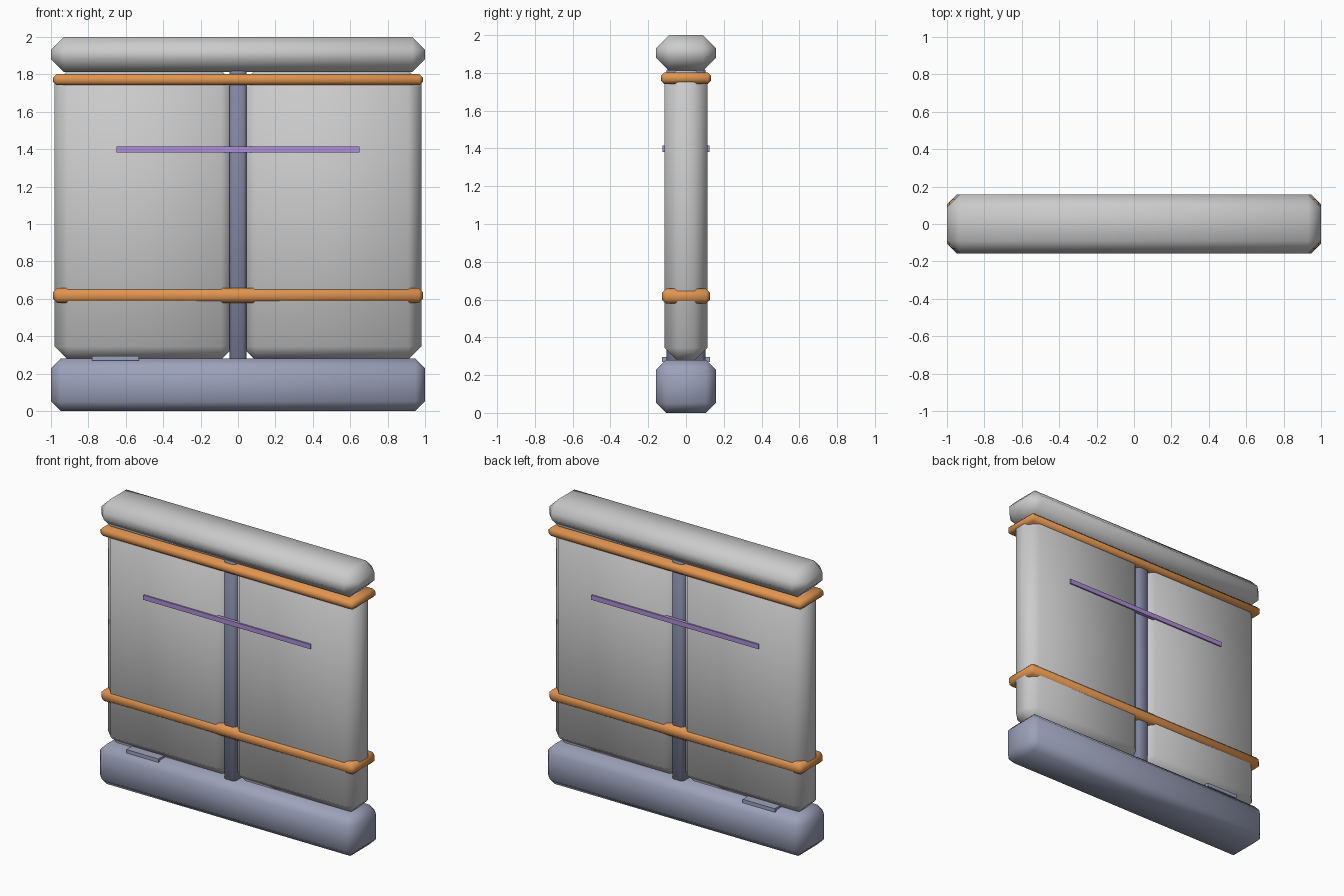
import bpy
import bmesh
import math

if "Cube" in bpy.data.objects:
    bpy.data.objects.remove(bpy.data.objects["Cube"])


def material(name, rgb):
    m = bpy.data.materials.new(name)
    m.diffuse_color = (*rgb, 1)
    m.use_nodes = True
    m.node_tree.nodes["Principled BSDF"].inputs["Base Color"].default_value = m.diffuse_color
    return m


slate = material("slate", (0.33, 0.36, 0.49))
dark_slate = material("dark_slate", (0.22, 0.24, 0.36))
orange = material("orange", (0.75, 0.30, 0.08))
purple = material("purple", (0.42, 0.27, 0.68))


def block(name, x, y, z, bevel=0, mat=None):
    """Box between (min, max) ranges with a single-segment chamfer."""
    bm = bmesh.new()
    bmesh.ops.create_cube(bm, size=1)
    for v in bm.verts:
        for i, (lo, hi) in enumerate((x, y, z)):
            v.co[i] = hi if v.co[i] > 0 else lo
    if bevel:
        bmesh.ops.bevel(bm, geom=bm.edges[:], offset=bevel, segments=1,
                        profile=0.5, affect='EDGES')
    me = bpy.data.meshes.new(name)
    bm.to_mesh(me)
    bm.free()
    ob = bpy.data.objects.new(name, me)
    bpy.context.collection.objects.link(ob)
    if mat:
        me.materials.append(mat)
    if bevel:
        bpy.ops.object.select_all(action='DESELECT')
        ob.select_set(True)
        bpy.context.view_layer.objects.active = ob
        bpy.ops.object.shade_smooth_by_angle(angle=math.radians(50))
    return ob


# Heavy base and top cap
block("base", (-1, 1), (-0.158, 0.158), (0, 0.28), 0.052, slate)
block("top_cap", (-1, 1), (-0.158, 0.158), (1.812, 2.0), 0.068)

# Two wall panels and the post covering their joint
block("left_panel", (-0.98, -0.02), (-0.115, 0.115), (0.275, 1.82), 0.07)
block("right_panel", (0.02, 0.98), (-0.115, 0.115), (0.275, 1.82), 0.07)
block("center_post", (-0.046, 0.046), (-0.102, 0.102), (0.25, 1.83), 0.016, dark_slate)

# Bands wrapping the panels
block("upper_band", (-0.988, 0.988), (-0.133, 0.133), (1.742, 1.802), 0.018, orange)
block("lower_band", (-0.988, 0.988), (-0.128, 0.128), (0.578, 0.658), 0.022, orange)

# Thin strips on both faces
for side, s in (("front", -1), ("back", 1)):
    ys = sorted((s * 0.10, s * 0.125))
    block(side + "_strip", (-0.65, 0.65), ys, (1.382, 1.415), 0, purple)

# Small foot plate under the left panel
block("foot_plate", (-0.78, -0.53), (-0.127, 0.127), (0.27, 0.295), 0, slate)
